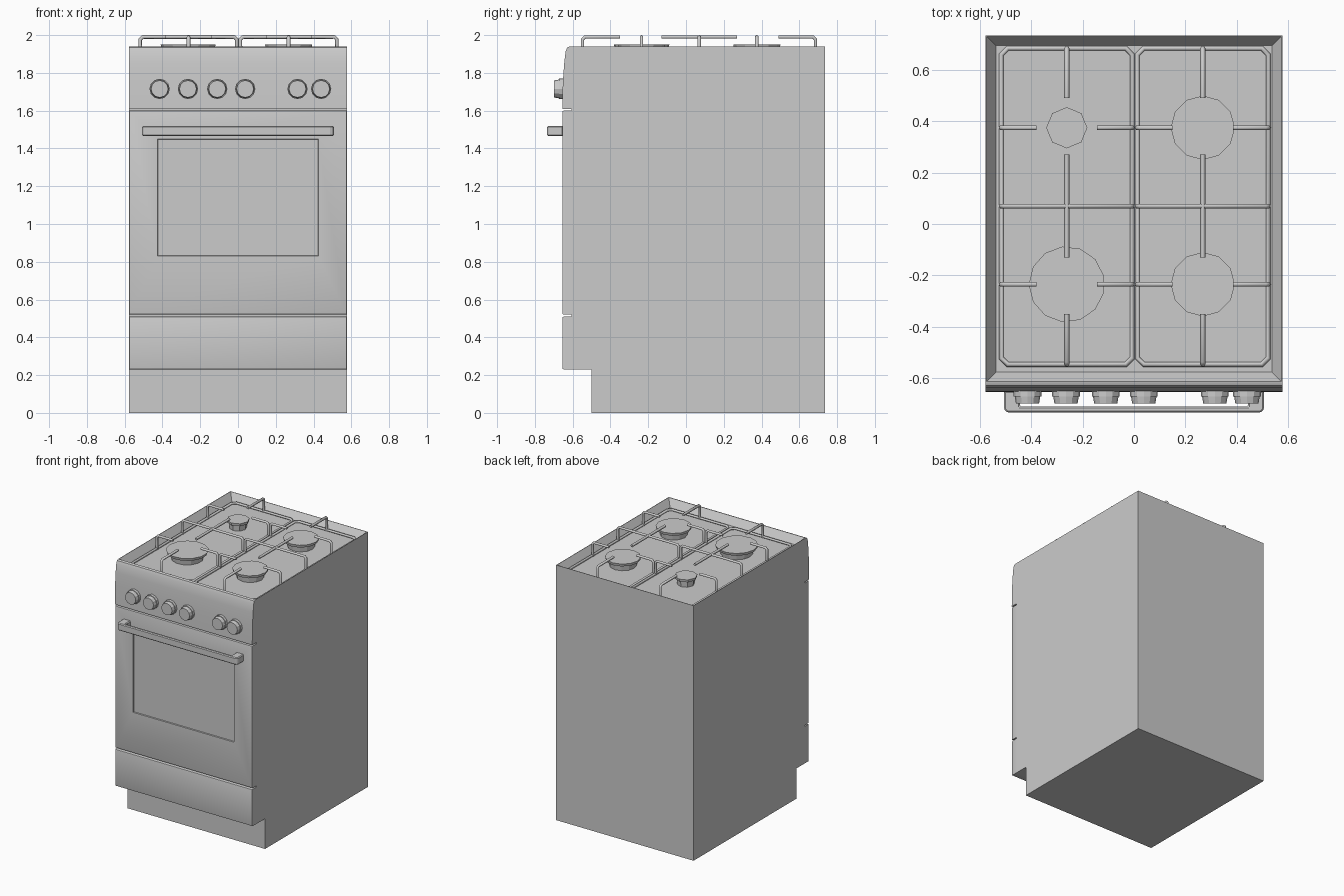
import bpy, bmesh, math
from mathutils import Matrix

if "Cube" in bpy.data.objects:
    bpy.data.objects.remove(bpy.data.objects["Cube"])

W = 0.578          # half width of the cooker
FLOOR = 1.885      # height of the hob tray


def finish(bm, name, angle=30):
    bmesh.ops.recalc_face_normals(bm, faces=bm.faces)
    me = bpy.data.meshes.new(name)
    bm.to_mesh(me)
    bm.free()
    ob = bpy.data.objects.new(name, me)
    bpy.context.collection.objects.link(ob)
    if angle:
        bpy.ops.object.select_all(action='DESELECT')
        ob.select_set(True)
        bpy.context.view_layer.objects.active = ob
        bpy.ops.object.shade_smooth_by_angle(angle=math.radians(angle))
    return ob


def prism(points, vec):
    """Extrude a closed outline of 3D points along vec."""
    bm = bmesh.new()
    face = bm.faces.new([bm.verts.new(p) for p in points])
    ext = bmesh.ops.extrude_face_region(bm, geom=[face])["geom"]
    bmesh.ops.translate(bm, vec=vec, verts=[v for v in ext if isinstance(v, bmesh.types.BMVert)])
    bmesh.ops.recalc_face_normals(bm, faces=bm.faces)
    return bm


def front_panel(z0, z1, y0=-0.655, y1=-0.60):
    """Slab with softened front edges; returns bmesh and its front face."""
    bm = prism([(-W, y0, z0), (W, y0, z0), (W, y0, z1), (-W, y0, z1)], (0, y1 - y0, 0))
    edges = [e for e in bm.edges if all(abs(v.co.y - y0) < 1e-5 for v in e.verts)]
    bmesh.ops.bevel(bm, geom=edges, offset=0.008, segments=2, profile=0.5, affect='EDGES')
    return bm, max(bm.faces, key=lambda f: -f.normal.y * f.calc_area())


def cone(bm, x, y, z, r1, r2, depth, sides, to_front=False):
    """Tapered disc growing from its base along +z, or along -y."""
    m = Matrix.Translation((x, y, z))
    if to_front:
        m = m @ Matrix.Rotation(math.pi / 2, 4, 'X')
    m = m @ Matrix.Translation((0, 0, depth / 2)) @ Matrix.Rotation(math.pi / 2, 4, 'Z')
    bmesh.ops.create_cone(bm, cap_ends=True, segments=sides, radius1=r1, radius2=r2,
                          depth=depth, matrix=m)


# Carcass with plinth, curved control fascia and sunken hob tray
side = [(0.735, 0), (0.735, 1.94), (-0.617, 1.94), (-0.629, 1.934), (-0.637, 1.915),
        (-0.645, 1.85), (-0.652, 1.75), (-0.655, 1.61), (-0.605, 1.61), (-0.605, 0.23),
        (-0.50, 0.23), (-0.50, 0)]
bm = prism([(-W, y, z) for y, z in side], (2 * W, 0, 0))
top = max(bm.faces, key=lambda f: f.normal.z * f.calc_area())
bmesh.ops.inset_individual(bm, faces=[top], thickness=0.005, depth=0)
bmesh.ops.inset_individual(bm, faces=[top], thickness=0.052, depth=FLOOR - 1.94)
finish(bm, "carcass_and_hob")

# Oven door with a shallow sunken window
bm, face = front_panel(0.52, 1.60)
bmesh.ops.inset_individual(bm, faces=[face], thickness=0.15, depth=0)
for v in face.verts:
    v.co.x = math.copysign(0.425, v.co.x)
    v.co.z = 1.45 if v.co.z > 1.1 else 0.83
bmesh.ops.inset_individual(bm, faces=[face], thickness=0.003, depth=-0.008)
finish(bm, "oven_door")

# Storage drawer
bm, face = front_panel(0.23, 0.51)
finish(bm, "drawer_front")

# Door handle: U-shaped outline seen from above
half = [(0.445, -0.65), (0.507, -0.65), (0.507, -0.722), (0.494, -0.735)]
inner = [(-0.445, -0.711), (0.445, -0.711)]
outline = half + [(-x, y) for x, y in reversed(half)] + inner
bm = prism([(x, y, 1.465) for x, y in outline], (0, 0, 0.055))
ob = finish(bm, "door_handle", None)
bev = ob.modifiers.new("soft_edges", 'BEVEL')
bev.width, bev.segments = 0.006, 1

# Control knobs
for i, x in enumerate((-0.415, -0.265, -0.11, 0.038, 0.315, 0.44)):
    bm = bmesh.new()
    cone(bm, x, -0.645, 1.715, 0.054, 0.054, 0.027, 12, True)
    cone(bm, x, -0.67, 1.715, 0.050, 0.045, 0.030, 12, True)
    finish(bm, f"knob_{i + 1}", None)

# Burners: flared low-poly discs
LX, RX, FY, BY = -0.262, 0.268, -0.235, 0.375
for name, x, y, r, n in (("front_left", LX, FY, 0.148, 13), ("front_right", RX, FY, 0.125, 12),
                         ("back_left", LX, BY, 0.08, 8), ("back_right", RX, BY, 0.125, 12)):
    bm = bmesh.new()
    cone(bm, x, y, FLOOR - 0.005, r * 0.75, r * 0.8, 0.05, n)
    cone(bm, x, y, FLOOR + 0.045, r * 0.96, r, 0.02, n)
    finish(bm, f"burner_{name}", None)

# Pan supports: base ring, bent fingers and a centre cross, made of round rod
TOP, HX, Y0, Y1, MID = 1.99, 0.255, -0.547, 0.685, 0.07


def finger(a, b):
    """Rod that rises from the ring at a, bends and runs level to b."""
    d = [b[i] - a[i] for i in (0, 1)]
    k = 0.012 / math.hypot(*d)
    return [(*a, FLOOR), (*a, TOP - 0.012), (a[0] + d[0] * k, a[1] + d[1] * k, TOP), (*b, TOP)]


for name, cx in (("left", LX), ("right", RX)):
    c, z = 0.025, FLOOR + 0.006
    ring = []
    for sx, sy in ((-1, 0), (1, 0), (1, 1), (-1, 1)):
        x, y = cx + sx * HX, (Y0, Y1)[sy]
        corner = [(x, y + (c, -c)[sy], z), (x - sx * c, y, z)]
        ring += corner if (sx < 0) == (sy == 0) else corner[::-1]
    rods = [finger((cx, Y0), (cx, -0.35)), finger((cx, Y1), (cx, 0.49)),
            [(cx, -0.13, TOP), (cx, 0.27, TOP)]]
    for s in (-1, 1):
        rods += [finger((cx + s * HX, y), (cx + s * 0.118, y)) for y in (FY, BY)]
        rods.append(finger((cx + s * HX, MID), (cx, MID)))
    cu = bpy.data.curves.new(f"pan_support_{name}", 'CURVE')
    cu.dimensions, cu.bevel_depth, cu.bevel_resolution = '3D', 0.010, 1
    cu.use_fill_caps = True
    for pts in [ring] + rods:
        sp = cu.splines.new('POLY')
        sp.points.add(len(pts) - 1)
        for p, co in zip(sp.points, pts):
            p.co = (*co, 1)
        sp.use_cyclic_u = pts is ring
    ob = bpy.data.objects.new(f"pan_support_{name}", cu)
    bpy.context.collection.objects.link(ob)
    bpy.ops.object.select_all(action='DESELECT')
    ob.select_set(True)
    bpy.context.view_layer.objects.active = ob
    bpy.ops.object.convert(target='MESH')
